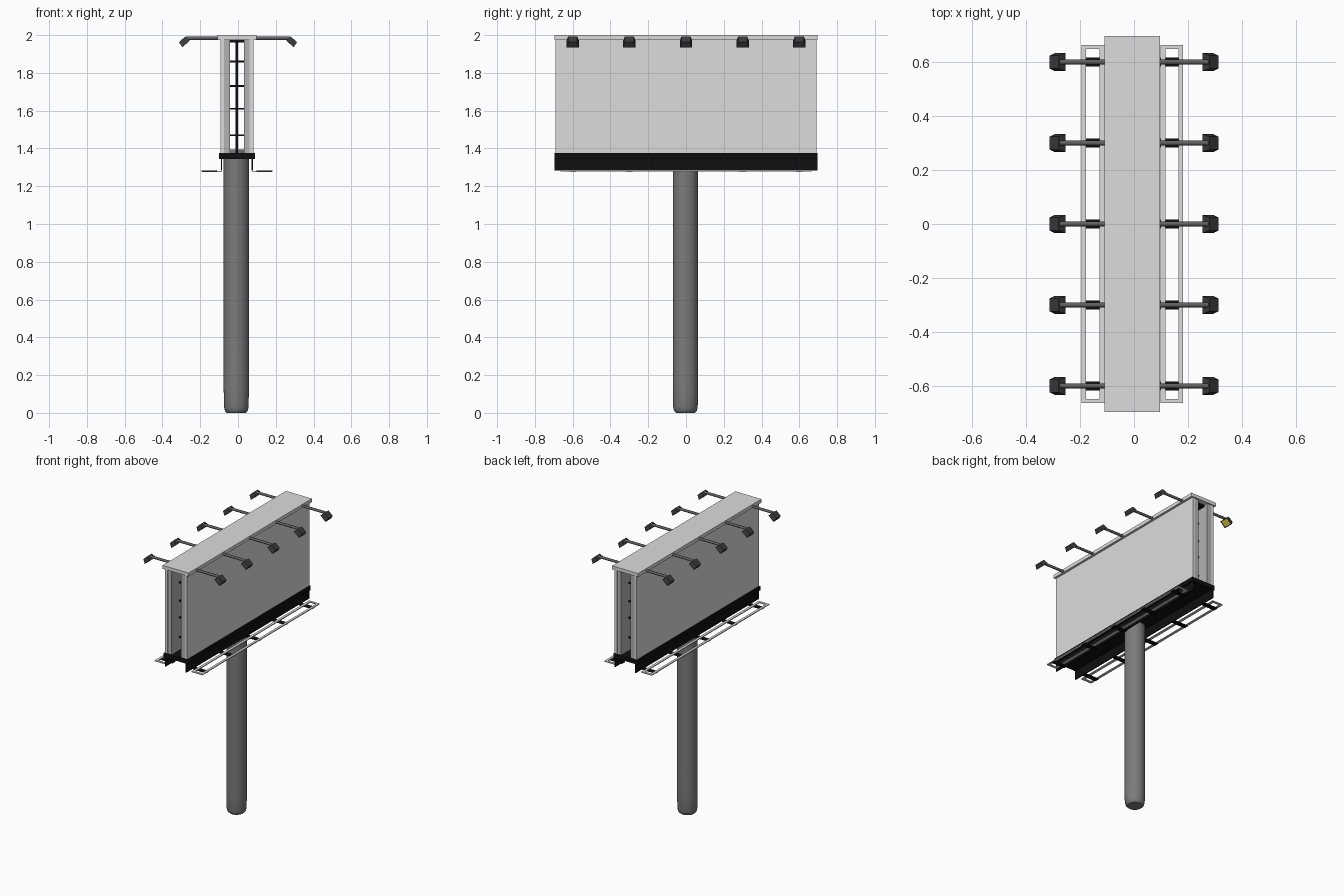
import bpy, bmesh, math
from mathutils import Matrix, Vector

if "Cube" in bpy.data.objects:
    bpy.data.objects.remove(bpy.data.objects["Cube"], do_unlink=True)

CX = -0.006                         # the sign body sits slightly off centre
STATIONS = [-0.6, -0.3, 0, 0.3, 0.6]  # lamps, brackets and inner frames


def material(name, r, g, b):
    m = bpy.data.materials.new(name)
    m.use_nodes = True
    m.diffuse_color = (r, g, b, 1)
    m.node_tree.nodes["Principled BSDF"].inputs["Base Color"].default_value = (r, g, b, 1)
    return m


LIGHT = material("light grey panel", 0.72, 0.72, 0.72)
INNER = material("inner grey", 0.45, 0.45, 0.45)
STEEL = material("pole steel", 0.2, 0.2, 0.2)
ARM = material("arm grey", 0.12, 0.12, 0.12)
LAMP = material("lamp dark grey", 0.045, 0.045, 0.045)
BLACK = material("black steel", 0.005, 0.005, 0.005)
GLASS = material("yellow lamp glass", 0.75, 0.62, 0.06)


def finish(name, bm, *mats):
    bmesh.ops.recalc_face_normals(bm, faces=bm.faces)
    mesh = bpy.data.meshes.new(name)
    bm.to_mesh(mesh)
    bm.free()
    for m in mats:
        mesh.materials.append(m)
    ob = bpy.data.objects.new(name, mesh)
    bpy.context.collection.objects.link(ob)
    return ob


def add_box(bm, x, y, z):
    """Add a box spanning the given (low, high) ranges."""
    size = [b - a for a, b in (x, y, z)]
    mid = [(a + b) / 2 for a, b in (x, y, z)]
    mat = Matrix.Translation(mid) @ Matrix.Diagonal((*size, 1))
    return bmesh.ops.create_cube(bm, size=1, matrix=mat)["verts"]


def boxes(name, mat, *ranges):
    bm = bmesh.new()
    for r in ranges:
        add_box(bm, *r)
    return finish(name, bm, mat)


def span(side, near, far):
    """Range measured outward from the body centre on one side."""
    return tuple(sorted((CX + side * near, CX + side * far)))


def smooth(ob):
    bpy.ops.object.select_all(action="DESELECT")
    ob.select_set(True)
    bpy.context.view_layer.objects.active = ob
    bpy.ops.object.shade_smooth_by_angle(angle=math.radians(35))


# Support pole with a rounded foot
bm = bmesh.new()
previous = None
for radius, z in [(0.05, 0), (0.06, 0.01), (0.065, 0.03), (0.067, 0.14), (0.067, 1.395)]:
    ring = [bm.verts.new((CX - 0.003 + radius * math.cos(a), -0.003 + radius * math.sin(a), z))
            for a in (math.tau * i / 32 for i in range(32))]
    if previous:
        for i in range(32):
            j = (i + 1) % 32
            bm.faces.new((previous[i], previous[j], ring[j], ring[i]))
    else:
        bm.faces.new(ring[::-1])
    previous = ring
bm.faces.new(previous)
smooth(finish("support_pole", bm, STEEL))

# Top cap and base deck
boxes("top_cap", LIGHT, ((CX - 0.103, CX + 0.103), (-0.697, 0.697), (1.975, 2)))
boxes("base_deck", BLACK, ((CX - 0.095, CX + 0.095), (-0.695, 0.695), (1.345, 1.375)))
boxes("top_beam", BLACK, ((CX - 0.04, CX + 0.04), (-0.66, 0.66), (1.962, 1.975)))

# Inner frames: a central post with rungs at each station
frames = []
for y in STATIONS:
    frames.append(((CX - 0.007, CX + 0.005), (y - 0.006, y + 0.006), (1.375, 1.965)))
    for z in (1.47, 1.61, 1.73, 1.86):
        frames.append(((CX - 0.045, CX + 0.045), (y - 0.005, y + 0.005), (z - 0.005, z + 0.005)))
boxes("inner_frames", BLACK, *frames)

for side, label in ((1, "left"), (-1, "right")):
    # Display panel with its inner backing
    boxes(label + "_panel", LIGHT, (span(side, 0.068, 0.087), (-0.69, 0.69), (1.375, 1.975)))
    boxes(label + "_panel_backing", INNER, (span(side, 0.037, 0.068), (-0.688, 0.688), (1.375, 1.975)))
    # Skirt below the panel
    boxes(label + "_skirt", BLACK, (span(side, 0.078, 0.085), (-0.695, 0.695), (1.282, 1.35)))

    # Walkway frame and its brackets
    rails = [(span(side, a, b), (-0.664, 0.664), (1.279, 1.285))
             for a, b in ((0.104, 0.122), (0.171, 0.188))]
    ends = [(span(side, 0.122, 0.171), tuple(sorted((s * 0.648, s * 0.664))), (1.279, 1.285))
            for s in (-1, 1)]
    boxes(label + "_walkway", LIGHT, *rails, *ends)
    boxes(label + "_walkway_brackets", BLACK,
          *[(span(side, 0.08, 0.185), (y - 0.017, y + 0.017), (1.274, 1.279)) for y in STATIONS])

    # Lamp arms
    bm = bmesh.new()
    for y in STATIONS:
        place = Matrix.Translation((side * 0.186, y, 1.983)) @ Matrix.Rotation(math.pi / 2, 4, "Y")
        bmesh.ops.create_cone(bm, cap_ends=True, segments=12, radius1=0.009, radius2=0.009,
                              depth=0.18, matrix=place)
    smooth(finish(label + "_lamp_arms", bm, ARM))

    # Lamp heads: flared housings aimed inward and down at the panel
    bm = bmesh.new()
    aim = Vector((-side * 0.67, 0, -0.74))
    for y in STATIONS:
        place = Matrix.Translation((side * 0.284, y, 1.964)) @ aim.to_track_quat("Z", "Y").to_matrix().to_4x4()
        head = add_box(bm, (-0.5, 0.5), (-0.5, 0.5), (-0.018, 0.014))
        for v in head:
            # the tracked frame keeps world y along one local axis
            wide, tall = (0.066, 0.054) if v.co.z > 0 else (0.048, 0.044)
            across = abs((place.to_3x3() @ Vector((1, 0, 0))).y) > 0.5
            v.co.x *= wide if across else tall
            v.co.y *= tall if across else wide
        bmesh.ops.transform(bm, matrix=place, verts=head)
    bm.normal_update()
    fronts = [f for f in bm.faces if f.normal.dot(aim) > 0.95]
    bmesh.ops.inset_individual(bm, faces=fronts, thickness=0.006, depth=-0.003)
    for f in fronts:
        f.material_index = 1
    finish(label + "_lamp_heads", bm, LAMP, GLASS)
